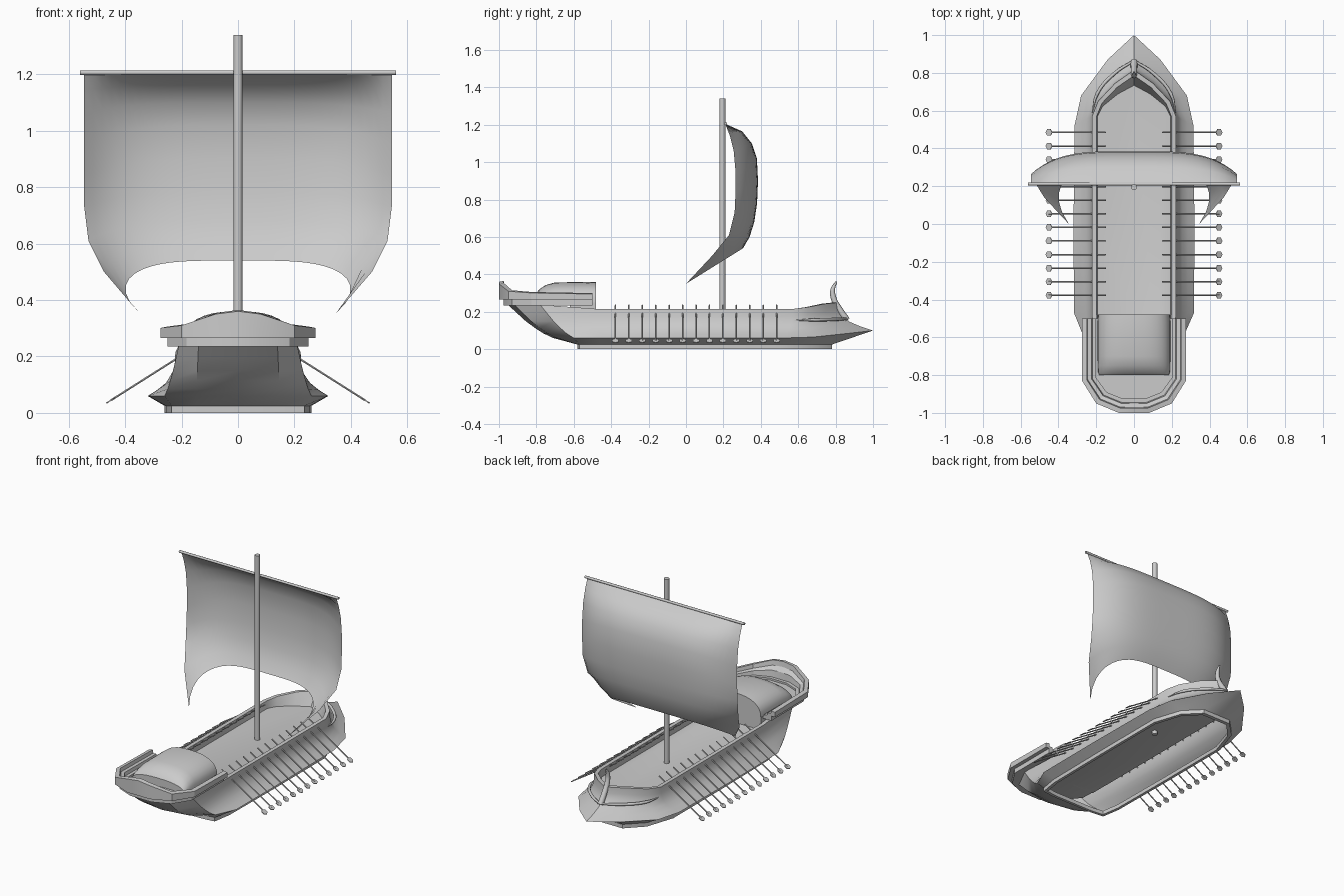
import bpy, bmesh, math
from mathutils import Vector

if "Cube" in bpy.data.objects:
    bpy.data.objects.remove(bpy.data.objects["Cube"])


def finish(name, bm, smooth=True, angle=35):
    bmesh.ops.remove_doubles(bm, verts=bm.verts, dist=0.0002)
    bmesh.ops.recalc_face_normals(bm, faces=bm.faces)
    me = bpy.data.meshes.new(name)
    bm.to_mesh(me)
    bm.free()
    ob = bpy.data.objects.new(name, me)
    bpy.context.collection.objects.link(ob)
    if smooth:
        bpy.ops.object.select_all(action='DESELECT')
        ob.select_set(True)
        bpy.context.view_layer.objects.active = ob
        bpy.ops.object.shade_smooth_by_angle(angle=math.radians(angle))
    return ob


def loft(name, rows, closed=True, caps=(False, False), angle=35):
    """Skin a list of equally long point rows."""
    bm = bmesh.new()
    vs = [[bm.verts.new(p) for p in r] for r in rows]
    n = len(rows[0])
    for a, b in zip(vs, vs[1:]):
        for i in range(n if closed else n - 1):
            j = (i + 1) % n
            bm.faces.new((a[i], a[j], b[j], b[i]))
    if caps[0]:
        bm.faces.new(vs[0])
    if caps[1]:
        bm.faces.new(vs[-1])
    return finish(name, bm, angle=angle)


def rod(name, a, b, r, sides=12):
    a, b = Vector(a), Vector(b)
    d = b - a
    q = d.to_track_quat('Z', 'Y')
    ring = [q @ Vector((r * math.cos(t), r * math.sin(t), 0))
            for t in (2 * math.pi * k / sides for k in range(sides))]
    return loft(name, [[a + p for p in ring], [b + p for p in ring]], caps=(True, True))


def tube(name, pts, depth):
    """Bevelled curve; each point is x, y, z, radius."""
    cu = bpy.data.curves.new(name, 'CURVE')
    cu.dimensions = '3D'
    cu.bevel_depth = depth
    cu.bevel_resolution = 2
    cu.use_fill_caps = True
    sp = cu.splines.new('BEZIER')
    sp.bezier_points.add(len(pts) - 1)
    for p, c in zip(sp.bezier_points, pts):
        p.co, p.radius = c[:3], c[3]
        p.handle_left_type = p.handle_right_type = 'AUTO'
    sp.resolution_u = 5
    ob = bpy.data.objects.new(name, cu)
    bpy.context.collection.objects.link(ob)
    return ob


def lerp(a, b, k):
    return a + (b - a) * k


def ring(half):
    return half + [(-x, y, z) for x, y, z in reversed(half[1:-1])]


# Hull: keel, chine and rail outlines (half, stern to bow), blended between
keel = [(0, -.58), (.15, -.58), (.235, -.57), (.255, -.45), (.26, 0),
        (.26, .5), (.2, .68), (.1, .78), (0, .78)]
chine = [(0, -.71, .06), (.15, -.69, .06), (.26, -.6, .06), (.318, -.47, .06), (.32, 0, .06),
         (.315, .52, .06), (.28, .68, .065), (.14, .87, .085), (0, 1, .1)]
rail = [(0, -.955, .24), (.14, -.92, .24), (.21, -.78, .238), (.222, -.47, .215), (.222, 0, .215),
        (.222, .57, .215), (.19, .65, .225), (.1, .745, .243), (0, .815, .25)]


def blend(kz, kxy, kstern):
    out = []
    for i, (c, r) in enumerate(zip(chine, rail)):
        k = kstern if i < 3 else kxy
        out.append((lerp(c[0], r[0], k), lerp(c[1], r[1], k), lerp(c[2], r[2], kz)))
    return out


def deck_y(y):
    return y - max(0, y - .57) * .33 + max(0, -.6 - y) * .45


rows = [[(x * .93, y * .97, .025) for x, y in keel], [(x * .93, y * .97, 0) for x, y in keel],
        [(x, y, 0) for x, y in keel], [(x, y, .025) for x, y in keel], chine]
rows += [blend(*k) for k in ((.14, .35, .22), (.3, .66, .40), (.5, .88, .6), (.75, .98, .8))]
rows += [rail, [(x * .89, y - max(0, y - .57) * .12, z) for x, y, z in rail],
         [(x * .87, deck_y(y), .168) for x, y, z in rail]]
loft("hull_and_deck", [ring(r) for r in rows], caps=(False, True))

# Bow wales and curled stem post
for s in (1, -1):
    tube("bow_wale", [(s * .222, .58, .155, .2), (s * .195, .69, .157, 1),
                      (s * .1, .80, .16, 1), (0, .865, .163, .7)], .009)
tube("stem_post", [(0, .86, .155, 1), (0, .822, .21, .95), (0, .79, .27, .85),
                   (0, .785, .32, .7), (0, .805, .362, .25)], .018)

# Stern gallery: stepped section swept round a U path
path = [(.275, -.5, 0, 0), (.275, -.83, .2, .006), (.2, -.95, .8, .015), (.08, -1, 1, .055), (0, -1, 1, .065)]
section = [(.025, .235, 0), (.025, .265, 0), (0, .265, 0), (0, .295, 1), (.025, .3, 1), (.03, .28, .8),
           (.05, .28, .4), (.055, .262, 0), (.075, .262, 0), (.075, .235, 0)]


def gallery_row(x, y, f, rise):
    return [(x * (1 - d / .275), y + d * f, z + rise * k) for d, z, k in section]


half = [gallery_row(*p) for p in path]
full = half + [[(-x, y, z) for x, y, z in r] for r in reversed(half[:-1])]
loft("stern_gallery", full, caps=(True, True), angle=25)

# Raised stern floor and its front step
edge = [r[-1] for r in full]
loft("stern_floor", [[(x, y, .236) for x, y, z in edge],
                     [(x, y, .25) for x, y, z in edge]], caps=(True, True))
step = [(-.192, -.62), (.192, -.62), (.192, -.48), (-.192, -.48)]
loft("cabin_base", [[(x, y, .168) for x, y in step], [(x, y, .25) for x, y in step]], caps=(True, True))

# Arched cabin roof
rows = []
for y, w, h in ((-.80, .185, .055), (-.785, .19, .075), (-.75, .192, .098), (-.70, .193, .112),
                (-.52, .193, .115), (-.48, .19, .113)):
    arc = [math.pi * k / 16 for k in range(17)]
    rows.append([(w * math.copysign(abs(math.cos(t)) ** .8, math.cos(t)), y,
                  .245 + h * math.sin(t) ** .8) for t in arc])
loft("cabin_roof", rows, caps=(True, True))

# Mast and yard
rod("mast", (0, .195, .145), (0, .195, 1.34), .016, 16)
rod("yard", (-.56, .212, 1.206), (.56, .212, 1.206), .008)

# Sail: centre profile (y, z) blended into edge profile (x, y, z)
mid = [(.21, 1.205), (.3, 1.165), (.352, 1.1), (.379, 1.02), (.385, .9), (.38, .78), (.365, .68), (.34, .6), (.305, .54)]
side = [(.545, .21, 1.205), (.545, .235, 1.14), (.545, .255, 1.06), (.545, .265, .95), (.545, .265, .84),
        (.545, .26, .73), (.53, .23, .61), (.475, .14, .5), (.345, 0, .35)]
rows = []
for (cy, cz), (ex, ey, ez) in zip(mid, side):
    row = []
    for k in range(-14, 15):
        s = math.copysign(abs(k / 14) ** .8, k)
        a = abs(s)
        row.append((math.copysign(.545 * a - (.545 - ex) * a ** 7, s),
                    lerp(cy, ey, a ** 4), lerp(cz, ez, a ** 4)))
    rows.append(row)
loft("sail", rows, closed=False, angle=60)

# Thirteen oars a side with flat six-sided blades
for s in (1, -1):
    for i in range(13):
        y = -.377 + i * .0718
        a, b = Vector((s * .15, y, .235)), Vector((s * .45, y, .045))
        rod("oar_shaft", a, b, .004, 6)
        d = (b - a).normalized()
        n = d.cross(Vector((0, 1, 0))) * .002
        hexa = [b + d * (.02 * math.cos(t)) + Vector((0, .02 * math.sin(t), 0))
                for t in (math.pi * k / 3 for k in range(6))]
        loft("oar_blade", [[p - n for p in hexa], [p + n for p in hexa]], caps=(True, True))
